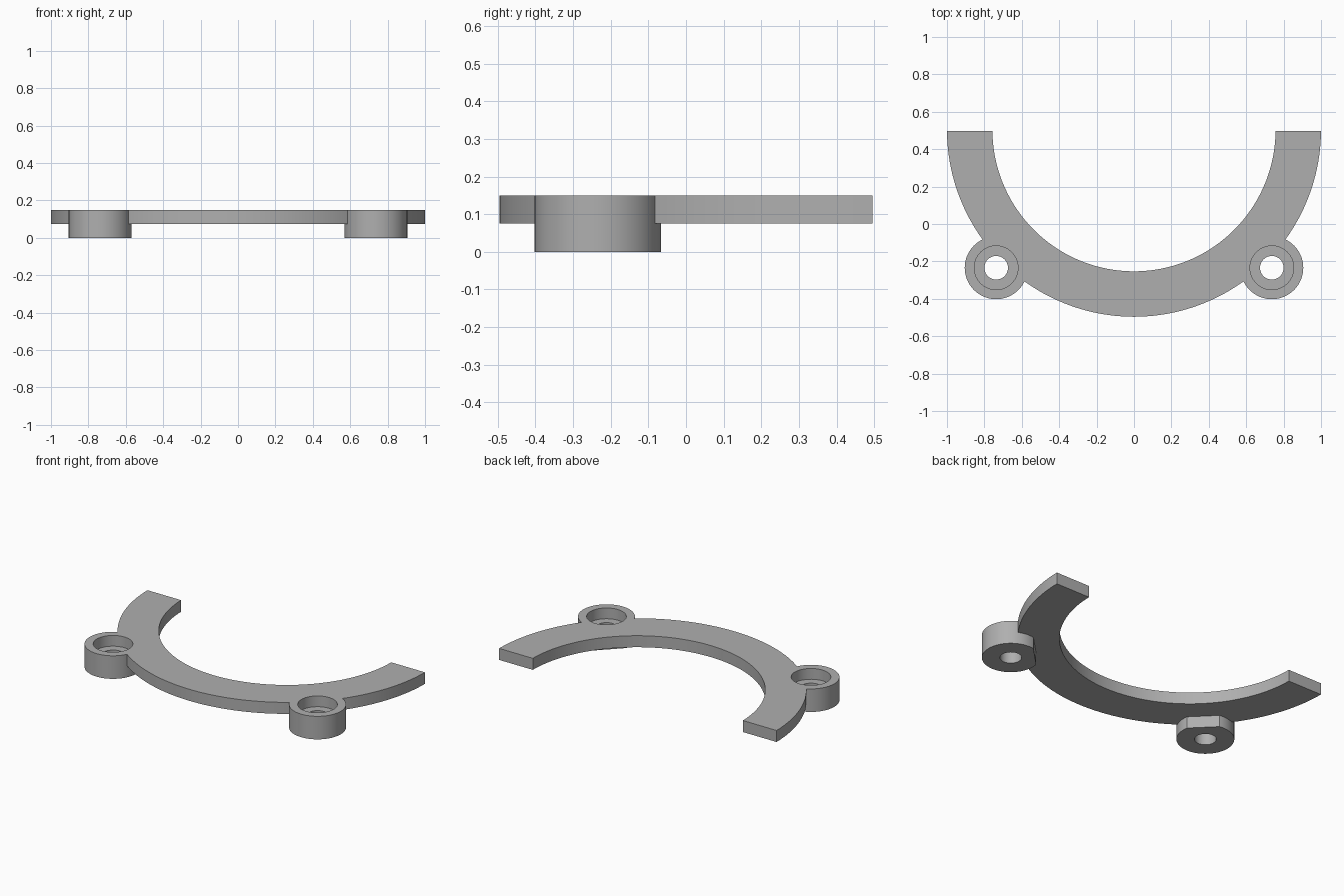
import bpy
import bmesh
from math import sin, cos, pi, asin, radians
from mathutils import Vector

if "Cube" in bpy.data.objects:
    bpy.data.objects.remove(bpy.data.objects["Cube"], do_unlink=True)

TOP = 0.15
RING_BOTTOM = 0.075
CENTRE_Y = 0.504          # centre of the ring arc
BOSS = Vector((0.737, -0.234))
BOSS_R = 0.168
FLAT = 0.143              # flat of the boss facing the ring centre

grey = bpy.data.materials.new("grey")
grey.use_nodes = True
colour = (0.43, 0.43, 0.43, 1)
grey.diffuse_color = colour
grey.node_tree.nodes["Principled BSDF"].inputs["Base Color"].default_value = colour


def prism(name, outline, z0, z1):
    """Extrude a counter-clockwise outline from z0 to z1."""
    bm = bmesh.new()
    face = bm.faces.new([bm.verts.new((x, y, z0)) for x, y in outline])
    top = bmesh.ops.extrude_face_region(bm, geom=[face])["geom"]
    verts = [v for v in top if isinstance(v, bmesh.types.BMVert)]
    bmesh.ops.translate(bm, verts=verts, vec=(0, 0, z1 - z0))
    bmesh.ops.recalc_face_normals(bm, faces=bm.faces)
    mesh = bpy.data.meshes.new(name)
    bm.to_mesh(mesh)
    bm.free()
    mesh.materials.append(grey)
    obj = bpy.data.objects.new(name, mesh)
    bpy.context.collection.objects.link(obj)
    return obj


def arc(cx, cy, r, a0, a1, n):
    return [(cx + r * cos(a0 + (a1 - a0) * i / n),
             cy + r * sin(a0 + (a1 - a0) * i / n)) for i in range(n + 1)]


def circle(cx, cy, r, n=64):
    return arc(cx, cy, r, 0, 2 * pi, n)[:-1]


def combine(target, other, operation):
    """Apply a boolean and remove the helper."""
    mod = target.modifiers.new(operation, 'BOOLEAN')
    mod.operation = operation
    mod.solver = 'EXACT'
    mod.object = other
    bpy.context.view_layer.objects.active = target
    bpy.ops.object.modifier_apply(modifier=mod.name)
    bpy.data.objects.remove(other, do_unlink=True)


# Half ring, with both ends cut square
def half_arc(r):
    a = asin(0.008 / r)
    return arc(0, CENTRE_Y, r, pi + a, 2 * pi - a, 96)


bracket = prism("half_ring_bracket", half_arc(1.0) + half_arc(0.757)[::-1], RING_BOTTOM, TOP)

# Screw bosses on both sides, flattened towards the ring centre
for side in (1, -1):
    cx, cy = side * BOSS.x, BOSS.y
    inward = (Vector((0, CENTRE_Y)) - Vector((cx, cy))).normalized()
    outline = []
    for p in circle(cx, cy, BOSS_R, 96):
        if (Vector(p) - Vector((cx, cy))).dot(inward) <= FLAT:
            outline.append(p)
    combine(bracket, prism("boss", outline, 0, TOP), 'UNION')

# Stepped screw holes
for side in (1, -1):
    cx, cy = side * BOSS.x, BOSS.y
    for r, z0 in ((0.117, 0.08), (0.063, -0.1)):
        combine(bracket, prism("hole_cutter", circle(cx, cy, r), z0, TOP + 0.1), 'DIFFERENCE')

# Smooth curved walls, sharp edges
bpy.ops.object.select_all(action='DESELECT')
bracket.select_set(True)
bpy.context.view_layer.objects.active = bracket
bpy.ops.object.shade_smooth_by_angle(angle=radians(25))
